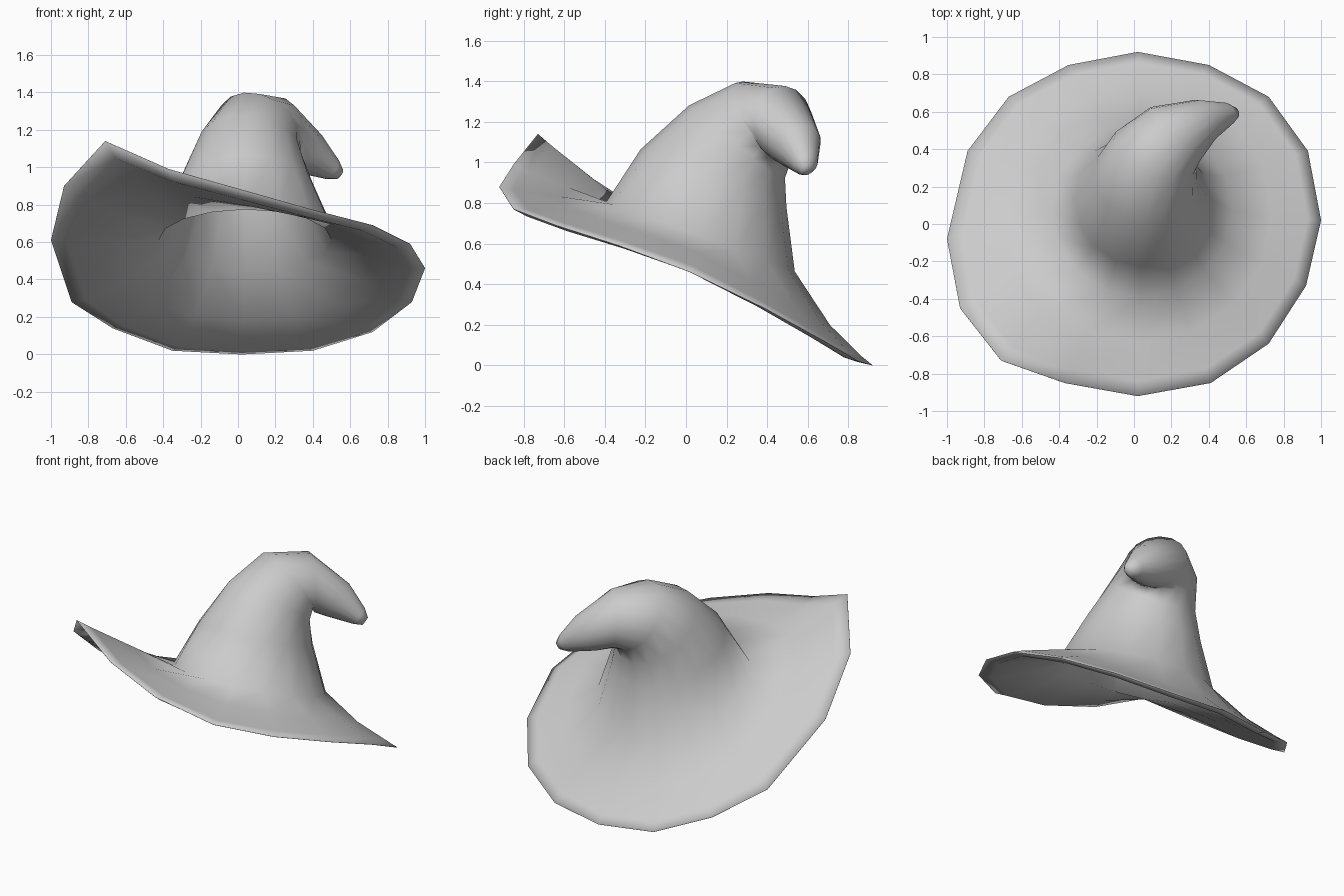
import bpy, bmesh, math
from mathutils import Vector

if "Cube" in bpy.data.objects:
    bpy.data.objects.remove(bpy.data.objects["Cube"])

N = 16
# Brim outline, counter-clockwise from +x
rim = [(1, .02, .46), (.93, .39, .28), (.72, .68, .12), (.40, .85, .02),
       (.02, .92, 0), (-.35, .85, .02), (-.67, .68, .14), (-.89, .39, .28),
       (-1, -.08, .61), (-.93, -.45, .90), (-.71, -.73, 1.14), (-.37, -.85, .99),
       (.02, -.92, .88), (.41, -.85, .77), (.72, -.64, .69), (.92, -.33, .59)]
rim = [Vector(p) for p in rim]

# Crown sections up to the drooping tip: centre, axis, half width, half depth
sections = [((.04, .07, .63), (0, .34, .92), .48, .49),
            ((.04, .135, .92), (0, .37, .93), .35, .38),
            ((.06, .25, 1.10), (.1, .60, .79), .27, .29),
            ((.11, .38, 1.205), (.36, .75, .55), .23, .225),
            ((.22, .48, 1.19), (.65, .60, .05), .19, .18),
            ((.365, .55, 1.08), (.72, .35, -.55), .115, .12),
            ((.50, .59, .99), (.75, .30, -.55), .055, .055),
            ((.54, .595, .965), (.75, .30, -.55), .025, .025)]

crown = []
u = Vector((1, 0, 0))
for centre, axis, ru, rv in sections:
    n = Vector(axis).normalized()
    u = (u - n * u.dot(n)).normalized()
    v = n.cross(u)
    crown.append([Vector(centre) + u * ru * math.cos(a) + v * rv * math.sin(a)
                  for a in (2 * math.pi * i / N for i in range(N))])

# Brim rings sag towards the back and lift a little at the front
def brim_ring(t, back, front):
    ring = []
    for i, (b, r) in enumerate(zip(crown[0], rim)):
        s = math.sin(2 * math.pi * i / N)
        p = b.lerp(r, t)
        p.z -= s * back if s > 0 else s * front
        ring.append(p)
    return ring

rings = [rim, brim_ring(.85, .03, -.015), brim_ring(.45, .06, -.01)] + crown

bm = bmesh.new()
loops = [[bm.verts.new(p) for p in ring] for ring in rings]
for a, b in zip(loops, loops[1:]):
    for i in range(N):
        j = (i + 1) % N
        bm.faces.new((a[i], a[j], b[j], b[i]))
bm.faces.new(loops[-1])
for f in bm.faces:
    f.smooth = True
mesh = bpy.data.meshes.new("floppy_hat")
bm.to_mesh(mesh)
bm.free()
hat = bpy.data.objects.new("floppy_hat", mesh)
bpy.context.collection.objects.link(hat)

# Cloth thickness, tapering to a thin edge at the brim
group = hat.vertex_groups.new(name="thickness")
group.add(list(range(N)), .05, 'REPLACE')
group.add(list(range(N, len(mesh.vertices))), 1, 'REPLACE')
cloth = hat.modifiers.new("cloth", 'SOLIDIFY')
cloth.thickness = .035
cloth.offset = -.6
cloth.vertex_group = "thickness"
